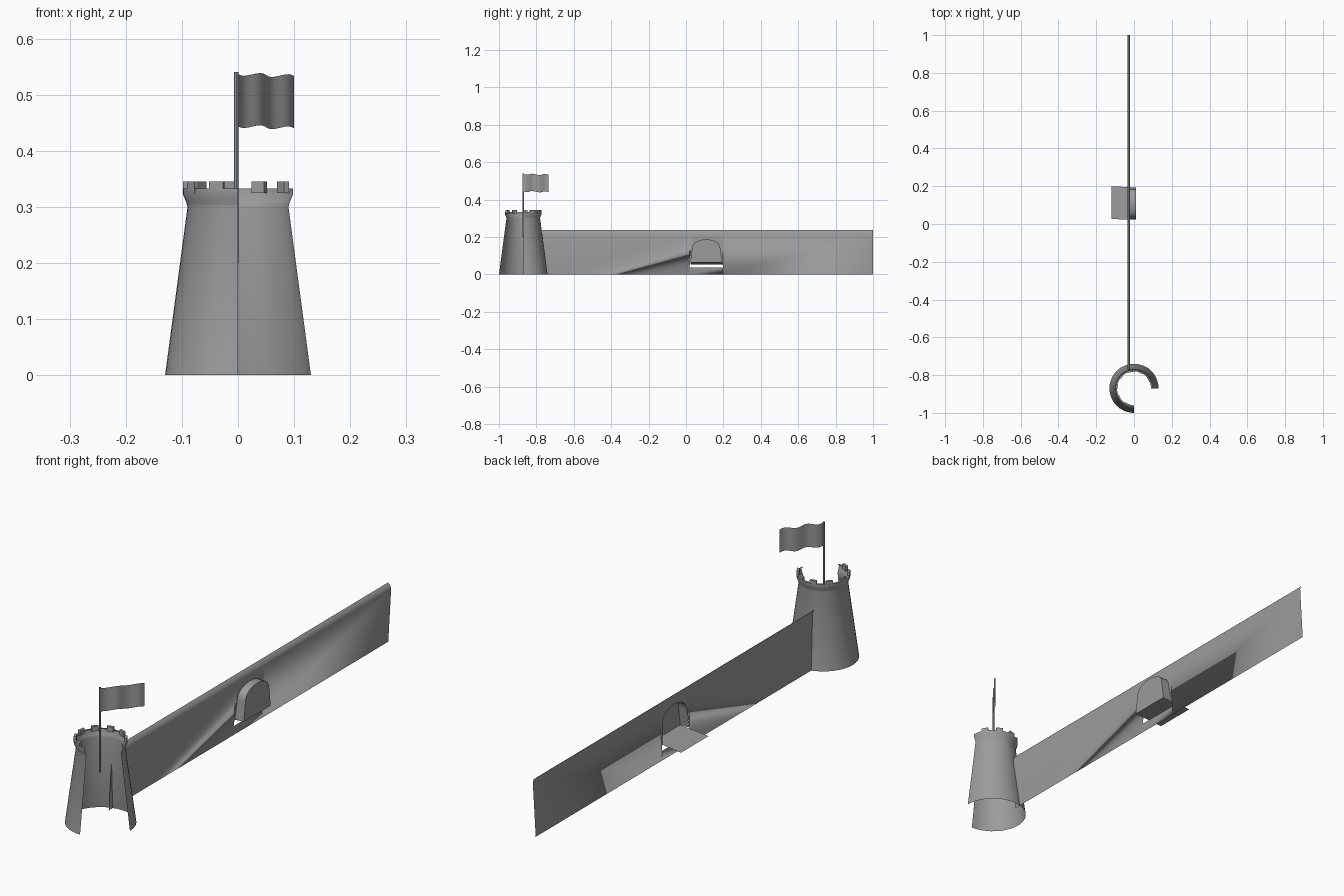
import bpy, bmesh, math

cube = bpy.data.objects.get("Cube")
if cube:
    bpy.data.objects.remove(cube, do_unlink=True)

stone = bpy.data.materials.new("grey_stone")
stone.use_nodes = True
GREY = (0.33, 0.33, 0.33, 1)
stone.diffuse_color = GREY
stone.node_tree.nodes["Principled BSDF"].inputs["Base Color"].default_value = GREY


def finish(name, bm, smooth=True):
    """Turn a bmesh into a named, coloured object."""
    bmesh.ops.remove_doubles(bm, verts=bm.verts, dist=0.0001)
    bmesh.ops.recalc_face_normals(bm, faces=bm.faces)
    mesh = bpy.data.meshes.new(name)
    bm.to_mesh(mesh)
    bm.free()
    mesh.materials.append(stone)
    obj = bpy.data.objects.new(name, mesh)
    bpy.context.collection.objects.link(obj)
    if smooth:
        bpy.ops.object.select_all(action="DESELECT")
        obj.select_set(True)
        bpy.context.view_layer.objects.active = obj
        bpy.ops.object.shade_smooth_by_angle(angle=math.radians(35))
    return obj


def face(bm, points):
    bm.faces.new([bm.verts.new(p) for p in points])


def strip(bm, a, b):
    """Quads joining two matching rows of points."""
    for i in range(len(a) - 1):
        face(bm, [a[i], a[i + 1], b[i + 1], b[i]])


TOWER_Y = -0.87


def on_tower(radius, degrees, z):
    t = math.radians(degrees)
    return (radius * math.cos(t), TOWER_Y + radius * math.sin(t), z)


# Tapered tower shell, open over one quarter, with a flared rim
bm = bmesh.new()
profile = [(0.13, 0), (0.09, 0.3), (0.092, 0.308), (0.098, 0.322),
           (0.098, 0.333), (0.09, 0.333)]
rows = [[on_tower(r, 270 * i / 30, z) for i in range(31)] for r, z in profile]
for low, high in zip(rows, rows[1:]):
    strip(bm, low, high)
finish("tower_shell", bm)

# Battlements around the rim
for k in range(7):
    bm = bmesh.new()
    mid = 30 + 36 * k
    ring = [(0.088, 0.325), (0.098, 0.325), (0.098, 0.345), (0.088, 0.345)]
    ends = [[on_tower(r, mid + side, z) for r, z in ring] for side in (-8, 8)]
    strip(bm, ends[0] + ends[0][:1], ends[1] + ends[1][:1])
    for end in ends:
        face(bm, end)
    finish(f"battlement_{k + 1}", bm, smooth=False)

# Flag pole, an open tube
bm = bmesh.new()
circle = [2 * math.pi * i / 8 for i in range(9)]
tube = [[(-0.003 + 0.004 * math.cos(t), TOWER_Y + 0.004 * math.sin(t), z)
         for t in circle] for z in (0.2, 0.54)]
strip(bm, *tube)
finish("flag_pole", bm)

# Waving flag, flying diagonally backwards
bm = bmesh.new()
steps = [i / 16 for i in range(17)]
top = []
for s in steps:
    wave = math.sin(s * 4 * math.pi) * 0.003
    top.append((0.1 * s - wave, TOWER_Y + 0.135 * s + wave, 0.537 - 0.004 * s - wave))
strip(bm, top, [(x, y, z - 0.093) for x, y, z in top])
finish("flag", bm)

# Arch outline shared by the wall opening and the gate niche
MID, HALF, SPRING, CROWN = 0.108, 0.076, 0.135, 0.187
curve = []
for i in range(13):
    t = math.pi * (1 - i / 12)
    curve.append((MID + HALF * math.cos(t),
                  SPRING + (CROWN - SPRING) * math.sin(t) ** 0.8 if 0 < i < 12 else SPRING))
opening = [(0.018, 0.037)] + curve + [(0.198, 0.037)]
niche = [(0.023, 0.064)] + curve + [(0.193, 0.064)]


def wall_point(y, z):
    return (-0.034 + 0.06 * z, y, z)


# Long thin curtain wall with an arched opening and a bent top edge
START, END, BEND = -0.77, 1.0, 0.215
bm = bmesh.new()
ys = [START] + [y for y, z in opening] + [END]
bend = [wall_point(y, BEND) for y in ys]
inner = [wall_point(y, z) for y, z in opening]
strip(bm, inner, bend[1:-1])
for a, b in ((0, 1), (-2, -1)):
    face(bm, [wall_point(ys[a], 0), wall_point(ys[b], 0), bend[b], bend[a]])
face(bm, [wall_point(ys[1], 0), wall_point(ys[-2], 0), inner[-1], inner[0]])
strip(bm, bend, [(-0.025, y, 0.228) for y in ys])
strip(bm, [(-0.025, y, 0.228) for y in ys], [(-0.035, y, 0.237) for y in ys])
finish("curtain_wall", bm)

# Arched gate niche standing out from the wall
bm = bmesh.new()
front = [(0.01, y, z) for y, z in niche]
strip(bm, [wall_point(y, z) for y, z in niche], front)
face(bm, front)
finish("gate_niche", bm)

# Gate floor running out through the opening as a bridge
bm = bmesh.new()
strip(bm, [(0.01, 0.023, 0.064), (0.01, 0.193, 0.064)],
      [(-0.118, 0.026, 0.054), (-0.118, 0.2, 0.054)])
finish("gate_bridge", bm, smooth=False)
